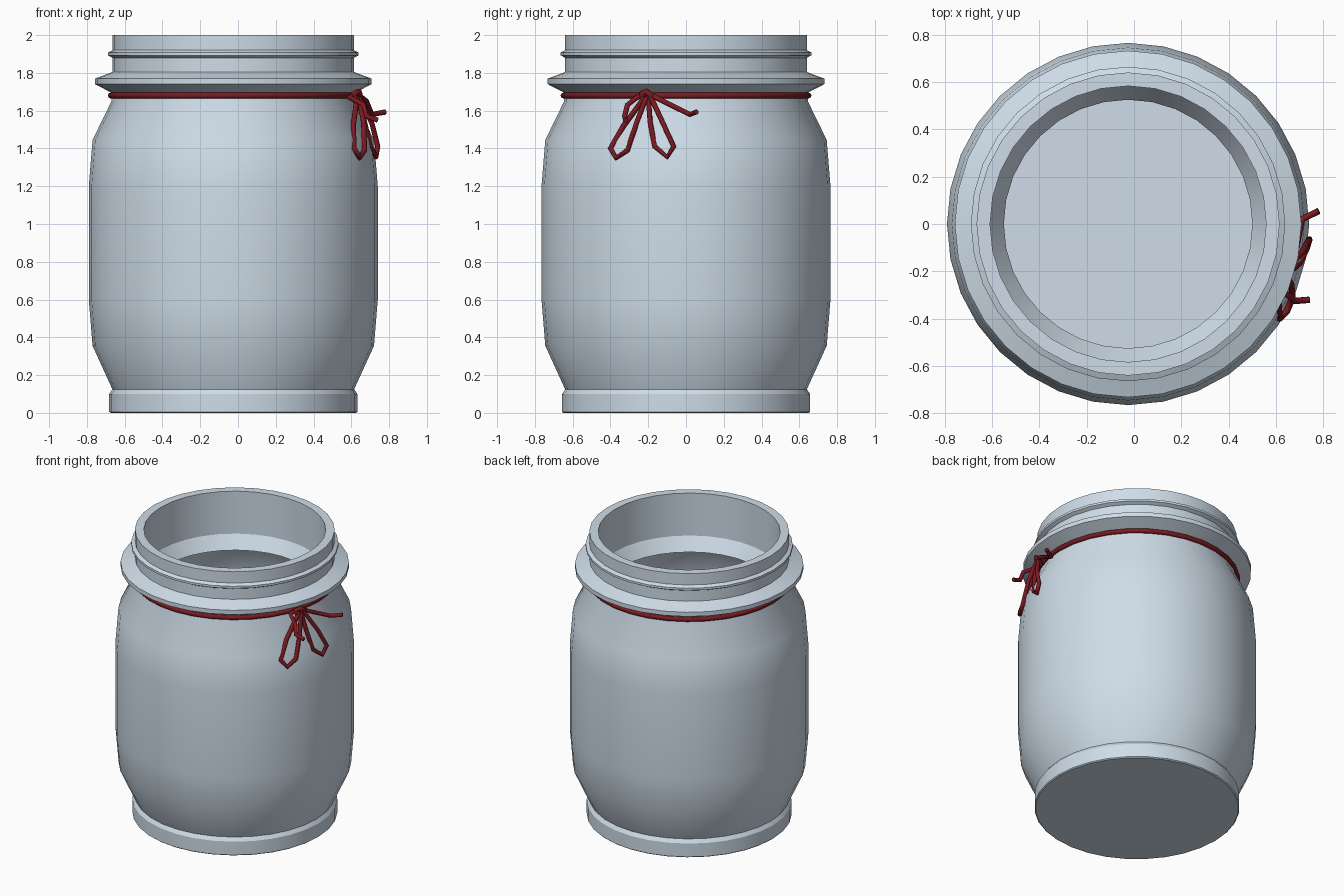
import bpy, math

if "Cube" in bpy.data.objects:
    bpy.data.objects.remove(bpy.data.objects["Cube"])

AX = -0.025   # the jar axis sits slightly left because the bow sticks out right
SIDES = 32


def material(name, color):
    m = bpy.data.materials.new(name)
    m.diffuse_color = color
    m.use_nodes = True
    m.node_tree.nodes["Principled BSDF"].inputs["Base Color"].default_value = m.diffuse_color
    return m


def smooth(ob, angle):
    bpy.ops.object.select_all(action='DESELECT')
    ob.select_set(True)
    bpy.context.view_layer.objects.active = ob
    bpy.ops.object.shade_smooth_by_angle(angle=math.radians(angle))


def lathe(name, profile, mat):
    """Spin a profile that starts and ends with a closing disc."""
    verts, faces = [], []
    for r, z in profile:
        for i in range(SIDES):
            a = 2 * math.pi * i / SIDES
            verts.append((AX + r * math.cos(a), r * math.sin(a), z))
    for j in range(len(profile) - 1):
        for i in range(SIDES):
            k = (i + 1) % SIDES
            a, b = j * SIDES, (j + 1) * SIDES
            faces.append((a + i, a + k, b + k, b + i))
    faces.append(tuple(reversed(range(SIDES))))
    last = (len(profile) - 1) * SIDES
    faces.append(tuple(range(last, last + SIDES)))
    me = bpy.data.meshes.new(name)
    me.from_pydata(verts, [], faces)
    ob = bpy.data.objects.new(name, me)
    bpy.context.collection.objects.link(ob)
    me.materials.append(mat)
    smooth(ob, 30)
    return ob


def cord(name, points, mat, radius=0.014, cyclic=False):
    """Round cord through a few points."""
    cu = bpy.data.curves.new(name, 'CURVE')
    cu.dimensions = '3D'
    cu.bevel_depth = radius
    cu.bevel_resolution = 2
    cu.use_fill_caps = True
    sp = cu.splines.new('POLY')
    sp.points.add(len(points) - 1)
    for p, co in zip(sp.points, points):
        p.co = (*co, 1)
    sp.use_cyclic_u = cyclic
    sp.use_smooth = True
    ob = bpy.data.objects.new(name, cu)
    bpy.context.collection.objects.link(ob)
    cu.materials.append(mat)
    return ob


glass = material("pale_blue_glass", (0.62, 0.72, 0.81, 1))
red = material("dark_red_string", (0.2, 0.01, 0.015, 1))

# Jar: foot, body, shoulder, flange, threaded neck, then the inside down to the floor
lathe("jar", [
    (0.65, 0.0), (0.657, 0.006), (0.657, 0.10), (0.64, 0.125),
    (0.745, 0.355), (0.765, 0.60), (0.765, 1.20), (0.745, 1.445),
    (0.645, 1.65), (0.645, 1.695),
    (0.732, 1.74), (0.732, 1.77), (0.665, 1.795), (0.64, 1.805),
    (0.64, 1.88), (0.664, 1.893), (0.664, 1.908), (0.64, 1.92),
    (0.64, 2.0), (0.583, 2.0),
    (0.583, 1.70), (0.525, 1.61), (0.60, 1.58),
    (0.685, 1.42), (0.705, 1.20), (0.705, 0.60), (0.685, 0.38),
    (0.58, 0.14), (0.56, 0.10),
], glass)

# String around the neck
bpy.ops.mesh.primitive_torus_add(location=(AX, 0, 1.68), major_radius=0.648, minor_radius=0.016,
                                 major_segments=SIDES, minor_segments=8)
band = bpy.context.object
band.name = "neck_string"
band.data.materials.append(red)
smooth(band, 50)

# Bow: knot, two hanging loops, two loose tails
cord("bow_knot", [(0.61, -0.235, 1.69), (0.64, -0.21, 1.70), (0.645, -0.18, 1.68),
                  (0.63, -0.185, 1.645), (0.625, -0.225, 1.65)], red, 0.017, True)
cord("bow_loop_left", [(0.63, -0.22, 1.67), (0.61, -0.33, 1.52), (0.615, -0.40, 1.40),
                       (0.645, -0.37, 1.35), (0.67, -0.31, 1.39), (0.665, -0.26, 1.54),
                       (0.64, -0.21, 1.67)], red)
cord("bow_loop_right", [(0.63, -0.20, 1.68), (0.67, -0.19, 1.54), (0.70, -0.165, 1.41),
                        (0.73, -0.10, 1.355), (0.74, -0.065, 1.41), (0.71, -0.12, 1.53),
                        (0.64, -0.19, 1.68)], red)
cord("bow_tail_left", [(0.625, -0.21, 1.69), (0.59, -0.26, 1.67), (0.665, -0.31, 1.63),
                       (0.68, -0.325, 1.57), (0.74, -0.32, 1.55)], red)
cord("bow_tail_right", [(0.63, -0.20, 1.69), (0.68, -0.12, 1.65), (0.71, 0.02, 1.58),
                        (0.78, 0.055, 1.593)], red)
